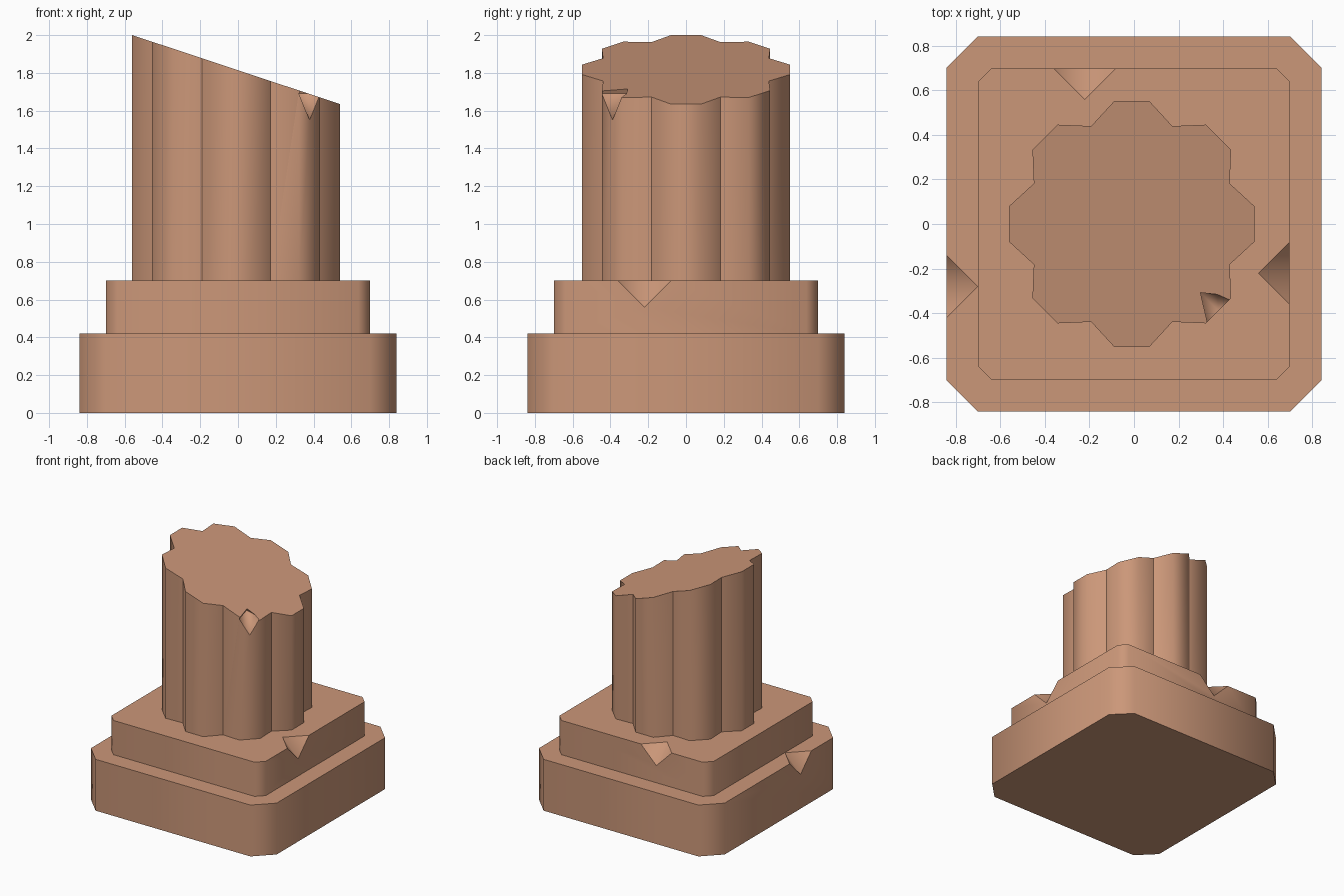
import bpy, bmesh, math
from mathutils import Vector

if "Cube" in bpy.data.objects:
    bpy.data.objects.remove(bpy.data.objects["Cube"])

terracotta = bpy.data.materials.new("warm_terracotta")
terracotta.diffuse_color = (0.60, 0.31, 0.19, 1)
terracotta.use_nodes = True
terracotta.node_tree.nodes["Principled BSDF"].inputs["Base Color"].default_value = terracotta.diffuse_color


def new_object(name, bm):
    bmesh.ops.recalc_face_normals(bm, faces=bm.faces)
    mesh = bpy.data.meshes.new(name)
    bm.to_mesh(mesh)
    bm.free()
    obj = bpy.data.objects.new(name, mesh)
    bpy.context.collection.objects.link(obj)
    mesh.materials.append(terracotta)
    return obj


def prism(points, z0, z1):
    bm = bmesh.new()
    face = bm.faces.new([bm.verts.new((x, y, z0)) for x, y in points])
    top = bmesh.ops.extrude_face_region(bm, geom=[face])["geom"]
    for v in top:
        if isinstance(v, bmesh.types.BMVert):
            v.co.z = z1
    return bm


def chamfered_square(h, c):
    pts = []
    for k in range(4):
        a = k * math.pi / 2
        for x, y in ((h, h - c), (h - c, h)):
            pts.append((x * math.cos(a) - y * math.sin(a),
                        x * math.sin(a) + y * math.cos(a)))
    return pts


def chip(obj, centre, angle, w, d, h):
    """Cut a pointed notch, octahedron shaped, out of an edge."""
    out = Vector((math.cos(angle), math.sin(angle), 0)) * d
    side = Vector((-math.sin(angle), math.cos(angle), 0)) * w
    up = Vector((0, 0, h))
    bm = bmesh.new()
    for p in (out, -out, side, -side, up, -up):
        bm.verts.new(Vector(centre) + p)
    bmesh.ops.convex_hull(bm, input=bm.verts)
    cutter = new_object("chip_cutter", bm)
    mod = obj.modifiers.new("chip", 'BOOLEAN')
    mod.operation = 'DIFFERENCE'
    mod.solver = 'EXACT'
    mod.object = cutter
    bpy.context.view_layer.objects.active = obj
    bpy.ops.object.modifier_apply(modifier=mod.name)
    bpy.data.objects.remove(cutter)


def shade(obj):
    """Smooth shading; chips stay soft inside, other strong edges sharp."""
    bm = bmesh.new()
    bm.from_mesh(obj.data)
    for f in bm.faces:
        f.smooth = True
    for e in bm.edges:
        in_chip = all(0.1 < f.normal.z < 0.9 for f in e.link_faces)
        e.smooth = in_chip or e.calc_face_angle(0) < math.radians(48.5)
    bm.to_mesh(obj.data)
    bm.free()


# Bottom plinth
base = new_object("base_plinth", prism(chamfered_square(0.84, 0.14), 0, 0.42))
chip(base, (-0.84, -0.28, 0.42), math.pi, 0.14, 0.14, 0.14)

# Upper plinth step
step = new_object("upper_plinth", prism(chamfered_square(0.698, 0.06), 0.42, 0.70))
chip(step, (0.698, -0.22, 0.70), 0, 0.14, 0.14, 0.14)
chip(step, (-0.22, 0.698, 0.70), math.pi / 2, 0.14, 0.14, 0.14)

# Eight-lobed column shaft, broken off on a slope
CX = -0.01
profile = []
for k in range(8):
    for r, deg in ((0.556, -8.2), (0.556, 8.2), (0.475, 22.5)):
        a = math.radians(45 * k + deg)
        profile.append((CX + r * math.cos(a), r * math.sin(a)))
bm = prism(profile, 0.70, 2.0)
for v in bm.verts:
    if v.co.z > 1:
        v.co.z = 2.0 - 0.332 * (v.co.x + 0.56)
column = new_object("broken_column", bm)
chip(column, (0.379, -0.389, 1.69), -math.pi / 4, 0.08, 0.14, 0.14)

for part in (base, step, column):
    shade(part)
